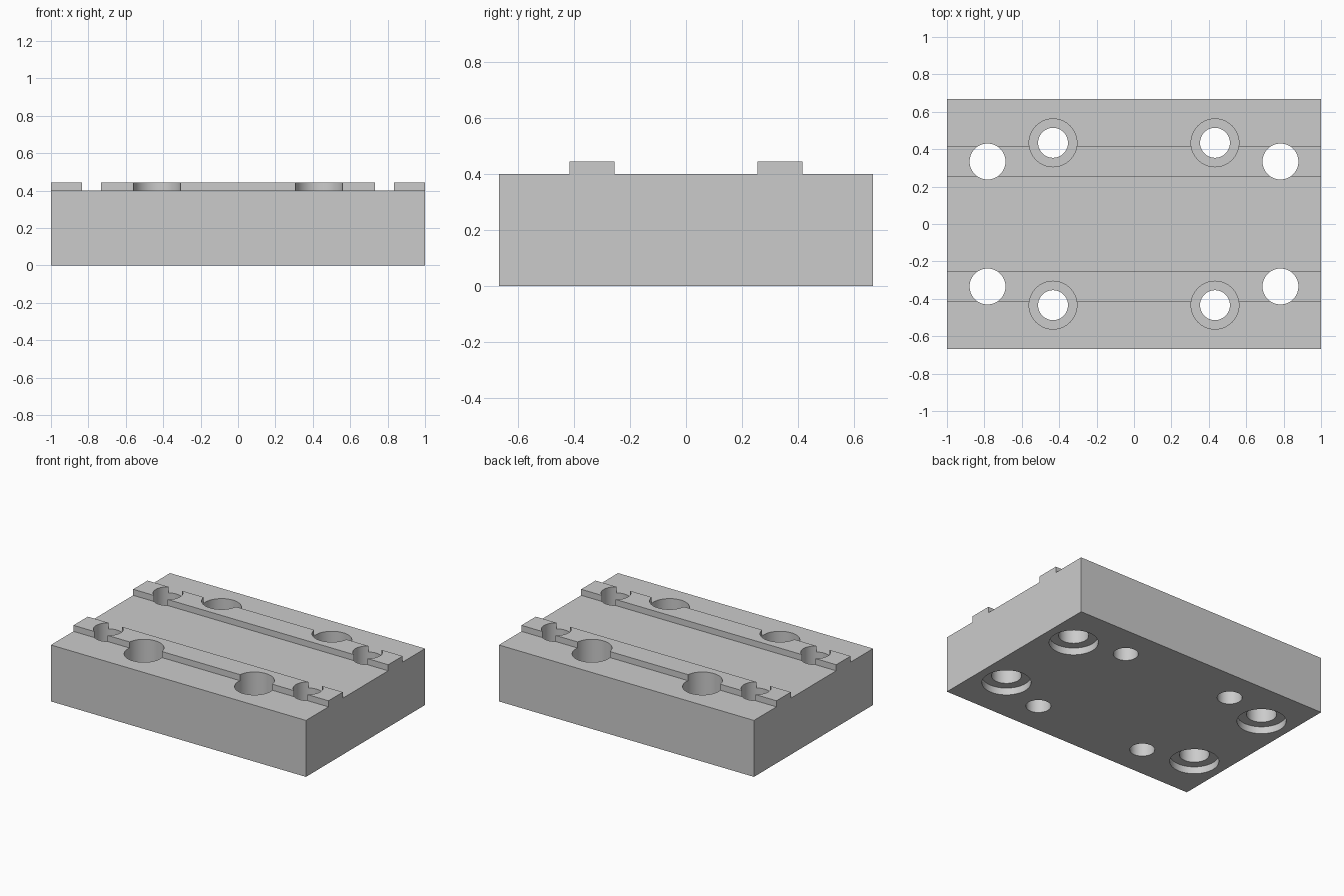
import bpy
import bmesh
import math

old = bpy.data.objects.get("Cube")
if old:
    bpy.data.objects.remove(old)

LENGTH, HALF_DEPTH = 2.0, 0.667
TOP, RIDGE_TOP = 0.4, 0.443
RIDGE_IN, RIDGE_OUT = 0.254, 0.415
SIDES = 64

grey = bpy.data.materials.new("plain grey")
grey.use_nodes = True
colour = (0.6, 0.6, 0.6, 1)
grey.diffuse_color = colour
grey.node_tree.nodes["Principled BSDF"].inputs["Base Color"].default_value = colour


def make_object(name, bm):
    bmesh.ops.recalc_face_normals(bm, faces=bm.faces)
    mesh = bpy.data.meshes.new(name)
    bm.to_mesh(mesh)
    bm.free()
    mesh.materials.append(grey)
    obj = bpy.data.objects.new(name, mesh)
    bpy.context.collection.objects.link(obj)
    return obj


def add_stepped_bore(bm, x, y, steps):
    """Closed turned solid through (radius, height) steps, bottom to top."""
    rings = []
    for radius, z in steps:
        angles = [2 * math.pi * i / SIDES for i in range(SIDES)]
        rings.append([bm.verts.new((x + radius * math.cos(a), y + radius * math.sin(a), z))
                      for a in angles])
    for low, high in zip(rings, rings[1:]):
        for i in range(SIDES):
            j = (i + 1) % SIDES
            bm.faces.new((low[i], low[j], high[j], high[i]))
    bm.faces.new(rings[0][::-1])
    bm.faces.new(rings[-1])


# Block with two rails: mirrored cross-section extruded along x
half = [(HALF_DEPTH, 0), (HALF_DEPTH, TOP), (RIDGE_OUT, TOP), (RIDGE_OUT, RIDGE_TOP),
        (RIDGE_IN, RIDGE_TOP), (RIDGE_IN, TOP)]
profile = half + [(-y, z) for y, z in reversed(half)]
bm = bmesh.new()
end = bm.faces.new([bm.verts.new((-LENGTH / 2, y, z)) for y, z in profile])
result = bmesh.ops.extrude_face_region(bm, geom=[end])
moved = [v for v in result["geom"] if isinstance(v, bmesh.types.BMVert)]
bmesh.ops.translate(bm, verts=moved, vec=(LENGTH, 0, 0))
block = make_object("mounting_block", bm)

# Bores: inner four recessed from above, outer four recessed from below
inner_steps = [(0.08, -0.1), (0.08, 0.2), (0.128, 0.2), (0.128, 0.6)]
outer_steps = [(0.157, -0.1), (0.157, 0.05), (0.096, 0.05), (0.096, 0.6)]
bm = bmesh.new()
for sx in (-1, 1):
    for sy in (-1, 1):
        add_stepped_bore(bm, sx * 0.433, sy * 0.434, inner_steps)
        add_stepped_bore(bm, sx * 0.783, sy * 0.334, outer_steps)
cutter = make_object("bore_cutter", bm)
cutter.hide_render = True

# Cut the bores, then discard the cutter
cut = block.modifiers.new("bores", "BOOLEAN")
cut.operation = "DIFFERENCE"
cut.solver = "EXACT"
cut.object = cutter
bpy.ops.object.select_all(action="DESELECT")
block.select_set(True)
bpy.context.view_layer.objects.active = block
bpy.ops.object.modifier_apply(modifier=cut.name)
bpy.data.objects.remove(cutter)
bpy.ops.object.shade_smooth_by_angle(angle=math.radians(30))
